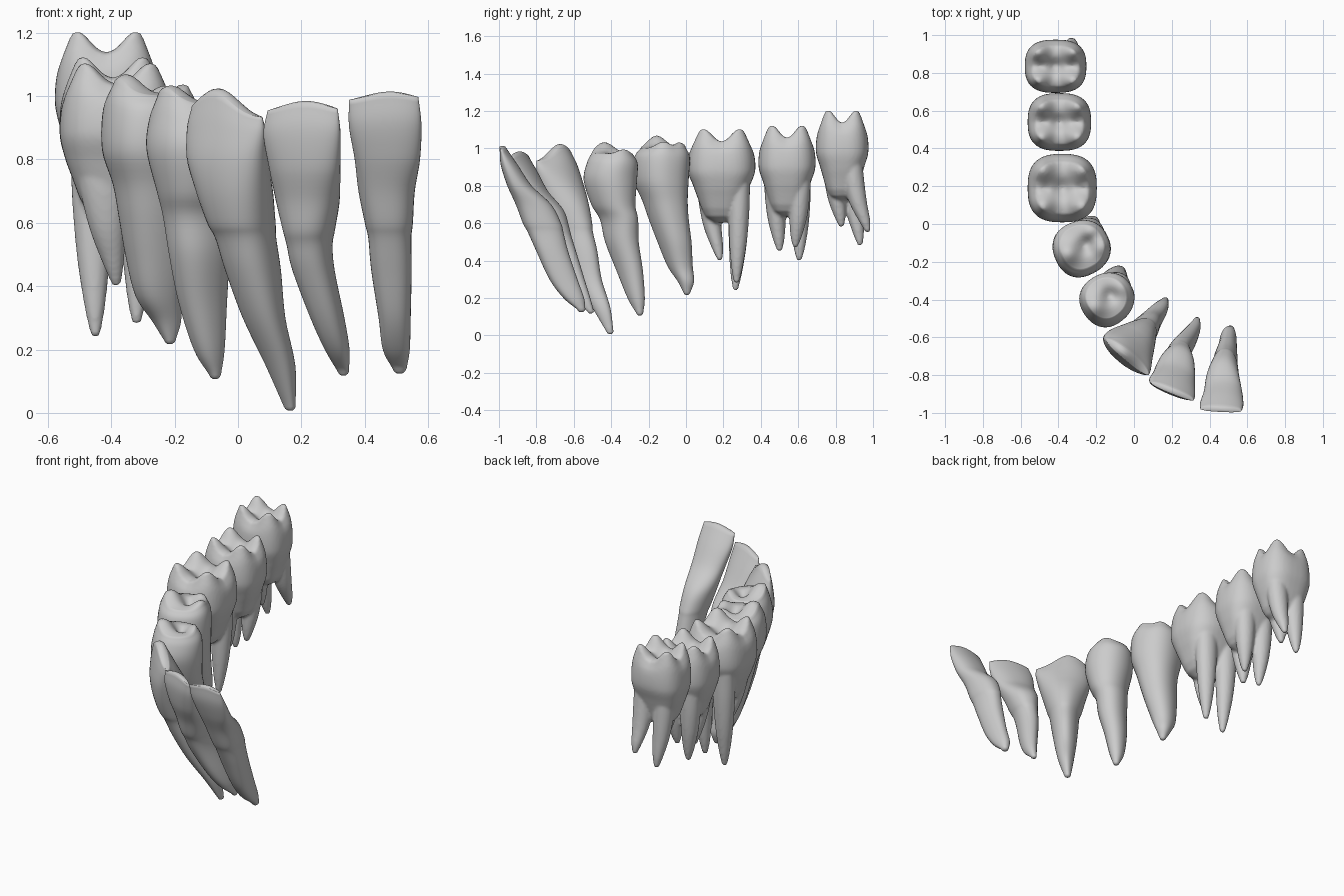
import bpy, bmesh, math
from mathutils import Vector

if "Cube" in bpy.data.objects:
    bpy.data.objects.remove(bpy.data.objects["Cube"])

enamel = bpy.data.materials.new("grey enamel")
enamel.use_nodes = True
GREY = (0.6, 0.6, 0.6, 1)
enamel.diffuse_color = GREY
enamel.node_tree.nodes["Principled BSDF"].inputs["Base Color"].default_value = GREY


def spline(rows, steps=5):
    """Smooth rings through the given (z, x, y, half width, half depth) rows."""
    pts = [Vector(r) for r in rows]
    pts = [pts[0] * 2 - pts[1]] + pts + [pts[-1] * 2 - pts[-2]]
    out = []
    for p, q, r, s in zip(pts, pts[1:], pts[2:], pts[3:]):
        for i in range(steps):
            t = i / steps
            out.append(q + (r - p) * (t / 2) + (p * 2 - q * 5 + r * 4 - s) * (t * t / 2)
                       + (q * 3 - p - r * 3 + s) * (t ** 3 / 2))
    return out + [pts[-2]]


def loft(bm, rows, angle, cusps=(), power=2, taper=0, dome=0.01, seg=40):
    """Skin rings from biting edge to root tip; cusps raise or sink the top."""
    rings = spline(rows)
    top, last = rings[0], rings[-1]
    cap = [Vector((top[0] + dome * (1 - s * s), top[1], top[2], top[3] * s, top[4] * s))
           for s in (.02, .15, .3, .45, .6, .75, .88, .96)]
    tip = [Vector((last[0] - last[3] * k, last[1], last[2], last[3] * s, last[4] * s))
           for k, s in ((.4, .8), (.7, .4))]
    wide, deep = max(r[3] for r in rows), max(r[4] for r in rows)
    low = rows[2][0]
    a = math.radians(angle)
    tangent, outward = (math.cos(a), -math.sin(a)), (-math.sin(a), -math.cos(a))
    loops = []
    for z, x, y, w, d in cap + rings + tip:
        ramp = min(1, max(0, (z - low) / (top[0] - low)))
        loop = []
        for i in range(seg):
            c, s = math.cos(math.tau * i / seg), math.sin(math.tau * i / seg)
            u = math.copysign(abs(c) ** (2 / power), c) * w * (1 + taper * s)
            v = math.copysign(abs(s) ** (2 / power), s) * d
            lift = sum(h * math.exp(-((u / wide - cu) ** 2 + (v / deep - cv) ** 2) / r ** 2)
                       for cu, cv, h, r in cusps)
            loop.append(bm.verts.new((x + u * tangent[0] + v * outward[0],
                                      y + u * tangent[1] + v * outward[1],
                                      z + lift * ramp)))
        loops.append(loop)
    for p, q in zip(loops, loops[1:]):
        for i in range(seg):
            j = (i + 1) % seg
            bm.faces.new((p[i], p[j], q[j], q[i]))
    bm.faces.new(loops[0])
    bm.faces.new(reversed(loops[-1]))


def finish(name, bm, fuse=False):
    bmesh.ops.recalc_face_normals(bm, faces=bm.faces)
    mesh = bpy.data.meshes.new(name)
    bm.to_mesh(mesh)
    bm.free()
    mesh.materials.append(enamel)
    mesh.shade_smooth()
    obj = bpy.data.objects.new(name, mesh)
    bpy.context.collection.objects.link(obj)
    if fuse:
        remesh = obj.modifiers.new("fuse roots", "REMESH")
        remesh.mode, remesh.voxel_size, remesh.use_smooth_shade = "VOXEL", .009, True
        soften = obj.modifiers.new("soften", "SMOOTH")
        soften.factor, soften.iterations = .5, 4


def single_root(name, angle, rows, **options):
    bm = bmesh.new()
    loft(bm, rows, angle, **options)
    finish(name, bm)


# Front teeth: blade-like crowns leaning forward, roots sweeping back
single_root("central_incisor", 3, [
    (.98, .46, -.98, .108, .015), (.9, .465, -.945, .113, .045), (.8, .472, -.89, .102, .065),
    (.7, .47, -.815, .088, .095), (.6, .477, -.77, .075, .102), (.55, .48, -.75, .067, .095),
    (.45, .485, -.715, .063, .085), (.3, .495, -.655, .05, .075), (.2, .5, -.6, .042, .055),
    (.14, .51, -.56, .022, .022)],
    cusps=[(.2, 0, .03, 1)], power=2.3, taper=.15, dome=.004)
single_root("lateral_incisor", 22, [
    (.94, .205, -.885, .118, .015), (.87, .205, -.86, .128, .045), (.77, .215, -.815, .115, .07),
    (.67, .225, -.75, .098, .095), (.58, .228, -.72, .077, .097), (.53, .23, -.7, .066, .09),
    (.45, .242, -.67, .06, .085), (.3, .285, -.61, .048, .07), (.2, .315, -.56, .035, .05),
    (.13, .333, -.51, .017, .017)],
    cusps=[(.1, 0, .04, 1)], power=2.3, taper=.15, dome=.004)
single_root("canine", 40, [
    (.93, -.03, -.7, .14, .025), (.88, -.027, -.68, .15, .06), (.8, -.02, -.655, .143, .095),
    (.7, 0, -.63, .12, .115), (.6, .02, -.605, .097, .115), (.55, .033, -.59, .084, .105),
    (.45, .055, -.56, .075, .098), (.3, .088, -.515, .06, .072), (.15, .138, -.45, .042, .05),
    (.02, .165, -.405, .018, .018)],
    cusps=[(-.3, 0, .09, .7)], power=2.2, taper=.25, dome=.004)

# Premolars: one tall outer cusp, one lower inner cusp
groove = (0, -.15, -.04, .3)
single_root("first_premolar", 55, [
    (.97, -.145, -.39, .105, .105), (.92, -.14, -.39, .13, .135), (.83, -.14, -.4, .135, .145),
    (.7, -.13, -.385, .108, .127), (.62, -.125, -.355, .09, .115), (.5, -.12, -.34, .08, .1),
    (.35, -.11, -.3, .063, .08), (.2, -.09, -.265, .042, .05), (.12, -.072, -.247, .018, .018)],
    cusps=[(0, .6, .06, .5), (0, -.65, .025, .35), groove], power=2.2, taper=.08)
single_root("second_premolar", 65, [
    (1, -.275, -.12, .115, .115), (.95, -.275, -.125, .143, .145), (.83, -.275, -.13, .14, .15),
    (.72, -.265, -.11, .115, .127), (.62, -.26, -.09, .1, .115), (.5, -.255, -.06, .085, .1),
    (.37, -.25, -.03, .063, .073), (.29, -.225, 0, .042, .045), (.23, -.215, .005, .018, .018)],
    cusps=[(0, .6, .065, .45), (.3, -.6, .035, .35), (-.4, -.5, .03, .3), groove],
    power=2.3, taper=.05)


# Molars: a shared four-cusped crown profile over three tapering roots
CROWN = ((.01, .77, .77), (-.04, .96, .95), (-.13, 1, 1), (-.21, .84, .9),
         (-.27, .72, .78), (-.33, .6, .66))
CUSPS = [(u, v, .085, .36) for u in (-.55, .55) for v in (-.58, .58)]
CUSPS += [(0, 0, -.035, .25), (0, .5, -.015, .12), (0, -.5, -.015, .12)]


def molar(name, x, y, z, width, depth, roots):
    bm = bmesh.new()
    rows = [(z + dz, x, y, width * w, depth * d) for dz, w, d in CROWN]
    loft(bm, rows, 90, cusps=CUSPS, power=2.7)
    for x0, y0, x1, y1, z1, flat in roots:
        z0 = z - .18
        root = []
        for t, bow, size in ((0, 0, 1), (.3, .15, .97), (.6, .42, .82), (.85, .8, .55), (1, 1, .28)):
            r = .058 * size
            root.append((z0 + (z1 + .012 - z0) * t, x0 + (x1 - x0) * bow,
                         y0 + (y1 - y0) * bow, r, r * (1 + (flat - 1) * (1 - t))))
        loft(bm, root, 90, seg=24)
    finish(name, bm, fuse=True)


molar("first_molar", -.38, .19, 1.01, .18, .183,
      [(-.43, .115, -.385, .18, .4, 1.5), (-.46, .285, -.45, .265, .24, 1.2),
       (-.31, .285, -.32, .27, .28, 1.2)])
molar("second_molar", -.395, .54, 1.03, .152, .168,
      [(-.42, .475, -.41, .5, .45, 1.6), (-.46, .61, -.44, .605, .4, 1.1),
       (-.33, .61, -.35, .585, .47, 1.1)])
molar("third_molar", -.415, .835, 1.11, .14, .163,
      [(-.43, .79, -.42, .83, .58, 1.5), (-.47, .88, -.45, .93, .48, 1.1),
       (-.34, .885, -.33, .97, .55, 1.1)])
